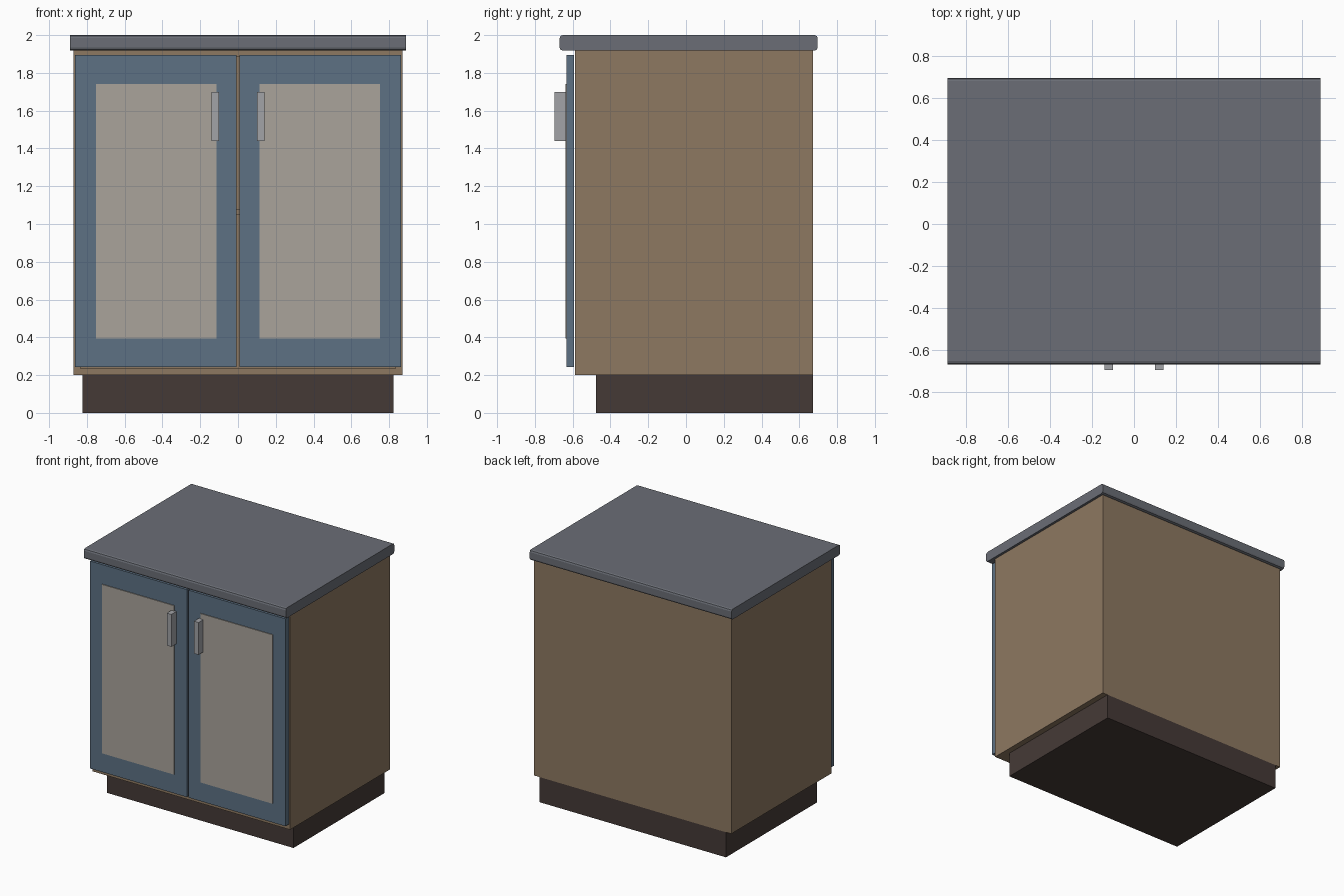
import bpy, bmesh

if "Cube" in bpy.data.objects:
    bpy.data.objects.remove(bpy.data.objects["Cube"])


def material(name, rgb):
    m = bpy.data.materials.new(name)
    m.diffuse_color = (*rgb, 1)
    m.use_nodes = True
    m.node_tree.nodes["Principled BSDF"].inputs["Base Color"].default_value = m.diffuse_color
    return m


WOOD = material("wood", (0.27, 0.19, 0.12))
BLUE = material("blue_paint", (0.11, 0.165, 0.23))
PANEL = material("panel_beige", (0.40, 0.37, 0.33))
DARK = material("dark_plinth", (0.06, 0.042, 0.037))
SLATE = material("slate", (0.145, 0.155, 0.18))
METAL = material("metal", (0.36, 0.37, 0.39))


def box(name, x, y, z, mat, bevel=0):
    """Box from (min, max) ranges; bevel rounds the edges running along x."""
    bm = bmesh.new()
    bmesh.ops.create_cube(bm, size=1)
    for v in bm.verts:
        v.co = [r[0] if c < 0 else r[1] for c, r in zip(v.co, (x, y, z))]
    if bevel:
        edges = [e for e in bm.edges if abs(e.verts[0].co.x - e.verts[1].co.x) > 0.1]
        bmesh.ops.bevel(bm, geom=edges, offset=bevel, segments=2, profile=0.5, affect='EDGES')
    me = bpy.data.meshes.new(name)
    bm.to_mesh(me)
    bm.free()
    me.materials.append(mat)
    ob = bpy.data.objects.new(name, me)
    bpy.context.collection.objects.link(ob)
    return ob


# Plinth and worktop
box("plinth", (-0.823, 0.823), (-0.477, 0.672), (0, 0.2), DARK)
box("worktop", (-0.89, 0.89), (-0.669, 0.697), (1.918, 2.0), SLATE, bevel=0.016)

# Carcass panels
IN = 0.835
box("carcass_bottom", (-0.87, 0.87), (-0.587, 0.672), (0.2, 0.235), WOOD)
box("carcass_back", (-IN, IN), (0.652, 0.672), (0.235, 1.918), WOOD)
box("shelf", (-IN, IN), (-0.54, 0.652), (1.05, 1.08), WOOD)
box("front_top_rail", (-IN, IN), (-0.587, -0.45), (1.883, 1.918), WOOD)
box("back_top_rail", (-IN, IN), (0.515, 0.652), (1.883, 1.918), WOOD)


def span(side, a, b):
    return tuple(sorted((side * a, side * b)))


# Mirrored sides, doors, panels and handles
for label, s in (("left", -1), ("right", 1)):
    box(label + "_side", span(s, IN, 0.87), (-0.587, 0.672), (0.235, 1.918), WOOD)
    box(label + "_door", span(s, 0.008, 0.862), (-0.633, -0.592), (0.243, 1.896), BLUE)
    box(label + "_door_panel", span(s, 0.115, 0.752), (-0.639, -0.63), (0.395, 1.741), PANEL)
    box(label + "_handle", span(s, 0.1, 0.14), (-0.697, -0.632), (1.44, 1.698), METAL)
